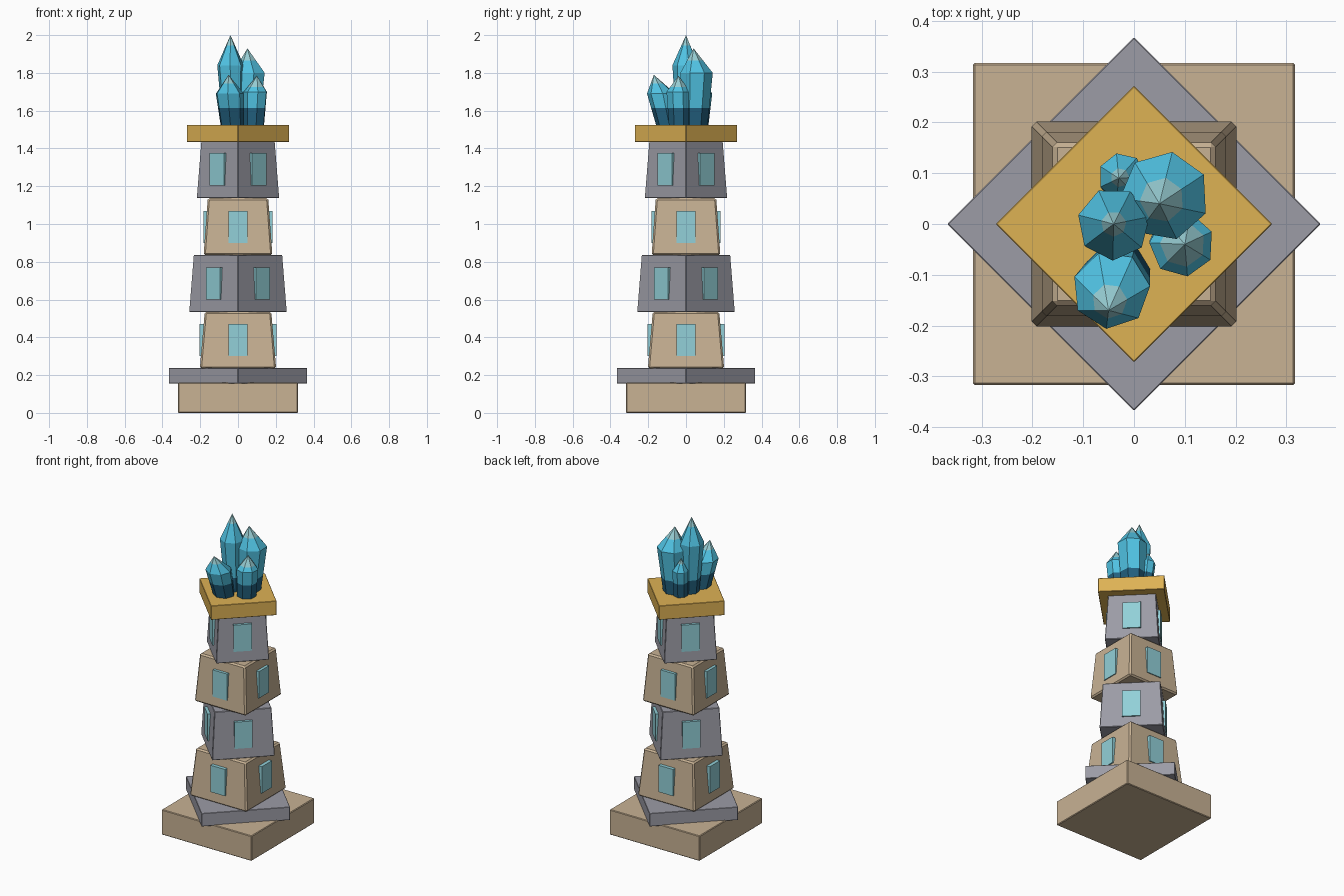
import bpy, bmesh, math
from mathutils import Vector, Matrix

if "Cube" in bpy.data.objects:
    bpy.data.objects.remove(bpy.data.objects["Cube"])


def material(name, r, g, b):
    def lin(c):
        c /= 255
        return c / 12.92 if c < 0.04045 else ((c + 0.055) / 1.055) ** 2.4
    m = bpy.data.materials.new(name)
    m.diffuse_color = (lin(r), lin(g), lin(b), 1)
    m.use_nodes = True
    m.node_tree.nodes["Principled BSDF"].inputs["Base Color"].default_value = m.diffuse_color
    return m


SAND = material("sandstone", 200, 178, 148)
GREY = material("grey stone", 156, 156, 166)
GOLD = material("gold", 222, 178, 84)
GLASS = material("window glass", 146, 208, 216)
DEEP = material("deep blue crystal", 34, 96, 126)
CYAN = material("cyan crystal", 80, 194, 226)
PALE = material("pale crystal", 150, 204, 210)


def add_object(name, bm, mats):
    bmesh.ops.recalc_face_normals(bm, faces=bm.faces)
    mesh = bpy.data.meshes.new(name)
    bm.to_mesh(mesh)
    bm.free()
    for m in mats:
        mesh.materials.append(m)
    ob = bpy.data.objects.new(name, mesh)
    bpy.context.collection.objects.link(ob)
    return ob


def block(name, mat, z0, z1, half0, half1, turn=0, bevel=0.004):
    """Square block, tapering from half width half0 to half1."""
    bm = bmesh.new()
    bmesh.ops.create_cube(bm, size=2)
    for v in bm.verts:
        h = half1 if v.co.z > 0 else half0
        v.co = Vector((v.co.x * h, v.co.y * h, z1 if v.co.z > 0 else z0))
    bmesh.ops.bevel(bm, geom=bm.edges[:], offset=bevel, segments=1, affect='EDGES')
    bmesh.ops.rotate(bm, verts=bm.verts, matrix=Matrix.Rotation(turn, 3, 'Z'))
    return add_object(name, bm, [mat])


def windows(name, z0, z1, half_width, outer, turn=0):
    """One upright pane on each of the four walls."""
    bm = bmesh.new()
    for i in range(4):
        made = bmesh.ops.create_cube(bm, size=1)["verts"]
        for v in made:
            v.co = Vector((v.co.x * 2 * half_width, -outer + 0.015 + v.co.y * 0.03,
                           (z0 + z1) / 2 + v.co.z * (z1 - z0)))
        bmesh.ops.rotate(bm, verts=made,
                         matrix=Matrix.Rotation(turn + i * math.pi / 2, 3, 'Z'))
    return add_object(name, bm, [GLASS])


def crystal(name, base, r0, shoulder, r1, apex, pale, spin, sides=7):
    """Leaning faceted crystal: dark foot, cyan body, pale tip."""
    base, shoulder, apex = Vector(base), Vector(shoulder), Vector(apex)
    t = (1.615 - base.z) / (shoulder.z - base.z)
    rings = [(base, r0), (base.lerp(shoulder, t), r0 + (r1 - r0) * t),
             (shoulder, r1), (shoulder.lerp(apex, 1 - pale), r1 * pale)]
    bm = bmesh.new()
    loops = []
    for c, r in rings:
        loops.append([bm.verts.new(c + Vector((r * math.cos(a), r * math.sin(a), 0)))
                      for a in (spin + math.tau * k / sides for k in range(sides))])
    bm.faces.new(loops[0])
    tip = bm.verts.new(apex)
    for k in range(sides):
        n = (k + 1) % sides
        for j in range(3):
            f = bm.faces.new((loops[j][k], loops[j][n], loops[j + 1][n], loops[j + 1][k]))
            f.material_index = 0 if j == 0 else 1
        bm.faces.new((loops[3][k], loops[3][n], tip)).material_index = 2
    return add_object(name, bm, [DEEP, CYAN, PALE])


Q = math.pi / 4
D = math.sqrt(0.5)

# Stepped base
block("base_plinth", SAND, 0, 0.16, 0.317, 0.317)
block("turned_slab", GREY, 0.155, 0.238, 0.367 * D, 0.367 * D, Q, 0.002)

# Four tapered storeys, alternately turned by 45 degrees
block("storey_1", SAND, 0.235, 0.535, 0.202, 0.176, 0, 0.009)
block("storey_2", GREY, 0.535, 0.835, 0.260 * D, 0.236 * D, Q, 0.003)
block("storey_3", SAND, 0.835, 1.137, 0.182, 0.160, 0, 0.009)
block("storey_4", GREY, 1.137, 1.437, 0.220 * D, 0.196 * D, Q, 0.003)
windows("windows_1", 0.30, 0.47, 0.051, 0.204)
windows("windows_2", 0.60, 0.77, 0.053, 0.188, Q)
windows("windows_3", 0.90, 1.07, 0.051, 0.183)
windows("windows_4", 1.205, 1.375, 0.053, 0.159, Q)

# Gold crown slab
block("gold_slab", GOLD, 1.435, 1.525, 0.272 * D, 0.272 * D, Q, 0.002)

# Crystal cluster
crystal("crystal_tall", (-0.03, 0.0, 1.5), 0.05, (-0.04, 0.0, 1.84), 0.072,
        (-0.04, 0.0, 2.0), 0.35, 0.2)
crystal("crystal_wide", (0.045, 0.045, 1.5), 0.068, (0.06, 0.055, 1.80), 0.088,
        (0.05, 0.04, 1.93), 0.5, 0.5)
crystal("crystal_front", (-0.03, -0.09, 1.5), 0.062, (-0.045, -0.13, 1.69), 0.077,
        (-0.05, -0.17, 1.79), 0.45, 0.1)
crystal("crystal_side", (0.085, -0.035, 1.5), 0.055, (0.094, -0.04, 1.70), 0.064,
        (0.10, -0.04, 1.785), 0.7, 0.4)
crystal("crystal_back", (-0.015, 0.075, 1.5), 0.042, (-0.024, 0.093, 1.69), 0.047,
        (-0.03, 0.09, 1.765), 0.4, 0.0)
